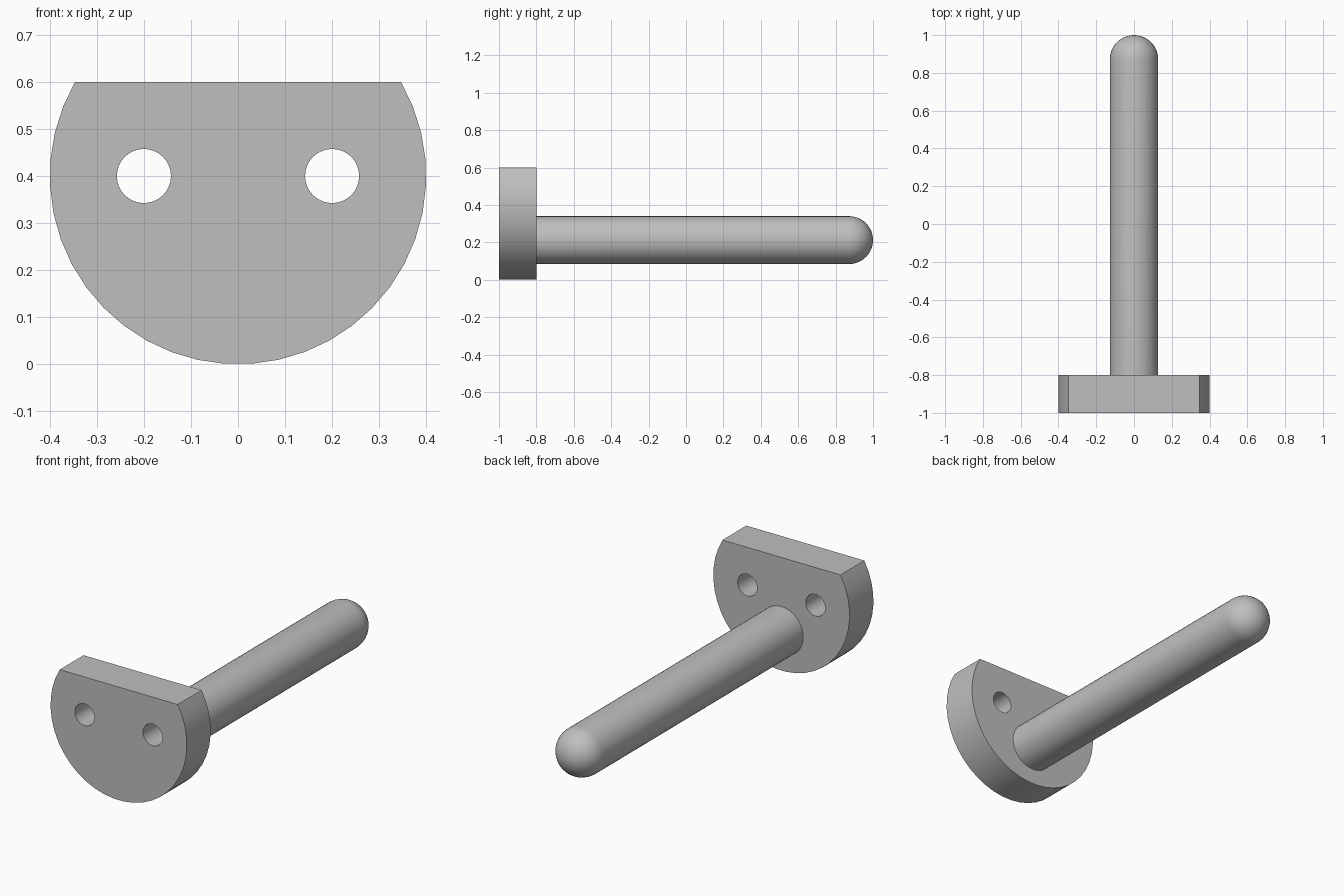
import bpy, bmesh
from math import sin, cos, pi, radians
from mathutils import Vector

cube = bpy.data.objects.get("Cube")
if cube:
    bpy.data.objects.remove(cube, do_unlink=True)

GREY = (0.52, 0.52, 0.52, 1)
grey = bpy.data.materials.new("plain grey")
grey.use_nodes = True
grey.diffuse_color = GREY
grey.node_tree.nodes["Principled BSDF"].inputs["Base Color"].default_value = GREY

FRONT, BACK, TIP = -1.0, -0.8, 1.0


def finish(name, bm, angle):
    bmesh.ops.recalc_face_normals(bm, faces=bm.faces)
    mesh = bpy.data.meshes.new(name)
    bm.to_mesh(mesh)
    bm.free()
    mesh.materials.append(grey)
    obj = bpy.data.objects.new(name, mesh)
    bpy.context.collection.objects.link(obj)
    bpy.ops.object.select_all(action='DESELECT')
    obj.select_set(True)
    bpy.context.view_layer.objects.active = obj
    bpy.ops.object.shade_smooth_by_angle(angle=radians(angle))
    return obj


def arc(cx, cz, r, start, sweep, steps, y):
    """Points along an arc in the xz plane, angles in degrees."""
    angles = [radians(start + sweep * i / steps) for i in range(steps + 1)]
    return [Vector((cx + r * cos(a), y, cz + r * sin(a))) for a in angles]


def add_loop(bm, points):
    verts = [bm.verts.new(p) for p in points]
    return [bm.edges.new((v, verts[i - 1])) for i, v in enumerate(verts)]


# Mounting plate: disc with a flat top and two screw holes
bm = bmesh.new()
edges = add_loop(bm, arc(0, 0.4, 0.4, 150, 240, 29, FRONT))
for side in (-1, 1):
    edges += add_loop(bm, arc(side * 0.2, 0.4, 0.0575, 0, 360, 32, FRONT)[:-1])
bmesh.ops.triangle_fill(bm, edges=edges, use_beauty=True, normal=(0, -1, 0))
bmesh.ops.dissolve_limit(bm, angle_limit=0.01, verts=[], edges=bm.edges)
ext = bmesh.ops.extrude_face_region(bm, geom=bm.faces[:], use_keep_orig=True)
moved = [g for g in ext["geom"] if isinstance(g, bmesh.types.BMVert)]
bmesh.ops.translate(bm, verts=moved, vec=(0, BACK - FRONT, 0))
finish("mounting_plate", bm, 30)

# Peg: a round-ended profile spun about its own axis
R, AXIS_Z, STEPS = 0.128, 0.212, 10
profile = [(0, BACK), (R, BACK)]
profile += [(R * cos(a), TIP - R + R * sin(a))
            for a in (pi / 2 * i / STEPS for i in range(STEPS + 1))]
bm = bmesh.new()
verts = [bm.verts.new((r, y, AXIS_Z)) for r, y in profile]
lines = [bm.edges.new(pair) for pair in zip(verts, verts[1:])]
bmesh.ops.spin(bm, geom=verts + lines, cent=(0, 0, AXIS_Z), axis=(0, 1, 0),
               angle=2 * pi, steps=40, use_duplicate=False)
bmesh.ops.remove_doubles(bm, verts=bm.verts, dist=0.0001)
finish("peg", bm, 40)
